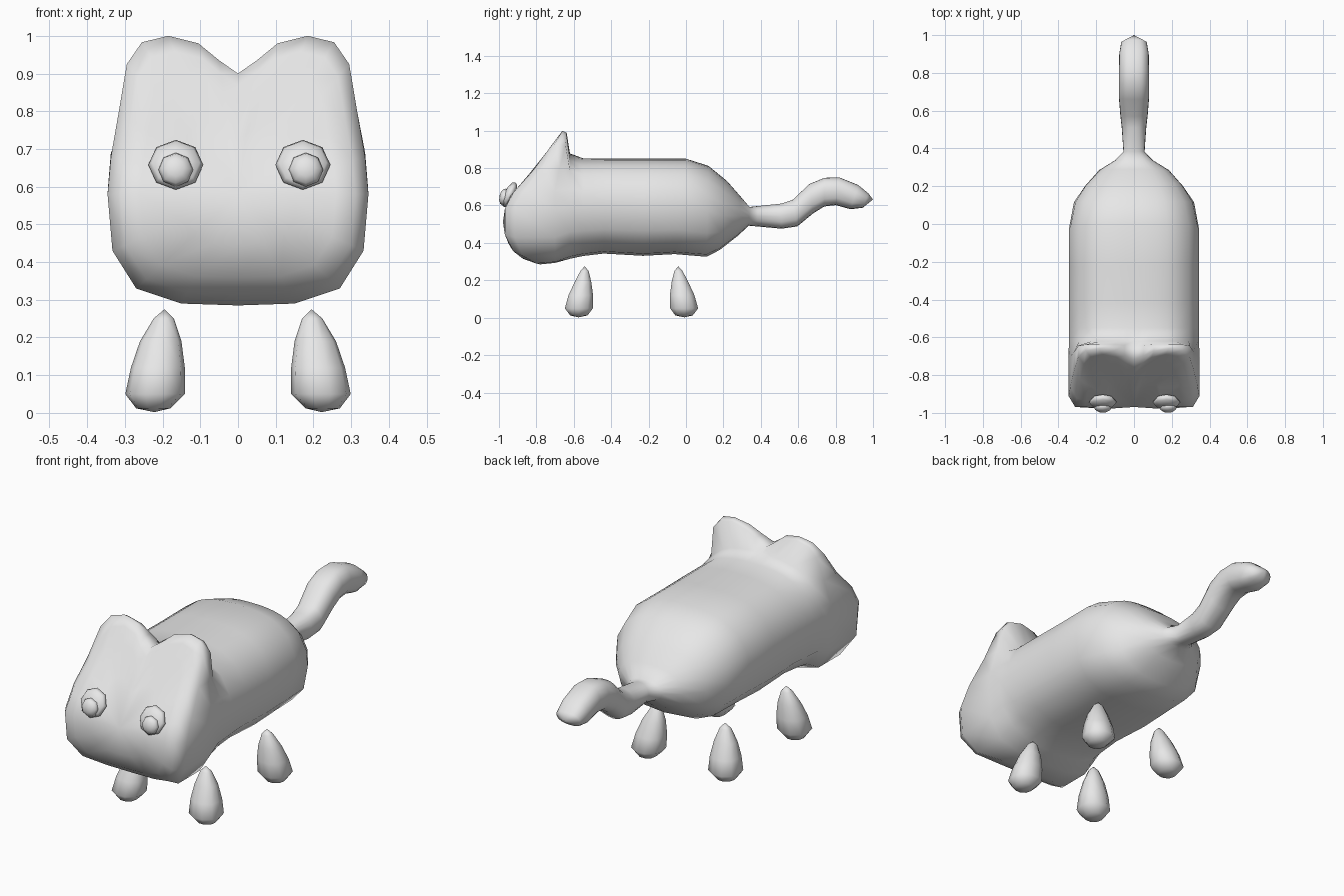
import bpy, bmesh, math
from mathutils import Vector, Matrix

if "Cube" in bpy.data.objects:
    bpy.data.objects.remove(bpy.data.objects["Cube"])

grey = bpy.data.materials.new("plain grey")
grey.diffuse_color = (0.8, 0.8, 0.8, 1)
grey.use_nodes = True
grey.node_tree.nodes["Principled BSDF"].inputs["Base Color"].default_value = grey.diffuse_color


def finish(name, bm):
    bmesh.ops.recalc_face_normals(bm, faces=bm.faces[:])
    for f in bm.faces:
        f.smooth = True
    me = bpy.data.meshes.new(name)
    bm.to_mesh(me)
    bm.free()
    me.materials.append(grey)
    ob = bpy.data.objects.new(name, me)
    bpy.context.collection.objects.link(ob)
    return ob


def loft(name, rings, start, end):
    """Skin closed rings and close both ends with a fan to a tip point."""
    bm = bmesh.new()
    rows = [[bm.verts.new(p) for p in r] for r in rings]
    n = len(rows[0])
    for a, b in zip(rows, rows[1:]):
        for i in range(n):
            j = (i + 1) % n
            bm.faces.new((a[i], a[j], b[j], b[i]))
    for row, tip in ((rows[0], start), (rows[-1], end)):
        t = bm.verts.new(tip)
        for i in range(n):
            bm.faces.new((row[i], row[(i + 1) % n], t))
    return finish(name, bm)


def lerp_table(table, v):
    if v <= table[0][0]:
        return table[0][1]
    for (a, p), (b, q) in zip(table, table[1:]):
        if v <= b:
            return p + (q - p) * (v - a) / (b - a)
    return table[-1][1]


# Head outline with ears (x, z), right half from the notch to the chin
half = [(0, .9), (.05, .935), (.105, .98), (.185, 1.0), (.255, .983), (.295, .925),
        (.316, .8), (.337, .68), (.346, .58), (.333, .43), (.27, .33), (.15, .29), (0, .285)]
outline = half + [(-x, z) for x, z in half[-2:0:-1]]
CZ = .58
# Depth of the sloping face by height
face_y = [(.285, -.78), (.30, -.85), (.35, -.92), (.42, -.965), (.52, -.98), (.6, -.965),
          (.65, -.94), (.72, -.88), (.8, -.805), (.9, -.735), (1.0, -.66)]

rings = []
for s in (.45, .75, .9):
    ring = []
    for x, z in outline:
        zz = CZ + (z - CZ) * s
        ring.append((x * s, lerp_table(face_y, zz), zz))
    rings.append(ring)
# Rim of the face, rounded back at the cheeks
rings.append([(x, lerp_table(face_y, z) + lerp_table([(.285, 0), (.4, .05), (.65, .06), (1, 0)], z), z)
              for x, z in outline])
# Back of the ears
rings.append([(x, -.70 + .062 * min(1, max(0, (z - .7) / .25)), z - .012 * (z > .95) + .008 * (z < .32))
              for x, z in outline])

# Trunk and tail sections: top y, top z, bottom y, bottom z, half width, squareness
sections = [
    (-.62, .878, -.62, .315, .345, 2.6), (-.55, .852, -.55, .33, .345, 2.6),
    (-.42, .85, -.44, .343, .345, 2.6), (-.22, .85, -.23, .331, .345, 2.6),
    (0, .85, -.06, .34, .345, 2.6), (.12, .812, .11, .326, .318, 2.5),
    (.22, .73, .18, .362, .26, 2.4), (.29, .65, .28, .44, .185, 2.3),
    (.34, .592, .335, .492, .10, 2.2), (.385, .597, .38, .488, .056, 2.2),
    (.51, .61, .51, .476, .065, 2.3), (.57, .63, .595, .488, .073, 2.4),
    (.66, .715, .68, .558, .08, 2.5), (.74, .748, .74, .595, .08, 2.5),
    (.82, .75, .80, .602, .08, 2.5), (.92, .71, .88, .58, .078, 2.5),
    (.975, .665, .945, .588, .068, 2.5)]
for yt, zt, yb, zb, hw, p in sections:
    top, bot = Vector((0, yt, zt)), Vector((0, yb, zb))
    mid, up = (top + bot) / 2, (top - bot) / 2
    ring = []
    for x, z in outline:
        d = Vector((x / .345, (z - CZ) / .3)).normalized()
        r = (abs(d.x) ** p + abs(d.y) ** p) ** (-1 / p)
        ring.append(mid + up * (d.y * r) + Vector((hw * d.x * r, 0, 0)))
    rings.append(ring)
loft("body_and_tail", rings, (0, lerp_table(face_y, CZ), CZ), (0, 1.0, .632))

# Legs: z, inner x, outer x, front y, back y (front leg)
leg = [(.012, .18, .27, -.62, -.525), (.05, .141, .299, -.65, -.496), (.12, .141, .284, -.63, -.495),
       (.19, .15, .26, -.597, -.505), (.25, .17, .224, -.565, -.52)]
for side, sname in ((1, "right"), (-1, "left")):
    for back, bname in ((0, "front"), (1, "rear")):
        def place(x, y, z):
            return (side * x, -.583 - y if back else y, z)
        leg_rings = []
        for z, x0, x1, y0, y1 in leg:
            ring = []
            for k in range(10):
                a = 2 * math.pi * k / 10
                c, s = math.cos(a), math.sin(a)
                r = (abs(c) ** 2.4 + abs(s) ** 2.4) ** (-1 / 2.4)
                ring.append(place((x0 + x1) / 2 + c * r * (x1 - x0) / 2,
                                  (y0 + y1) / 2 + s * r * (y1 - y0) / 2, z))
            leg_rings.append(ring)
        loft(f"{bname}_leg_{sname}", leg_rings, place(.222, -.575, .002), place(.195, -.542, .275))


# Eyes: flattened low-poly balls tilted to lie on the face
def disc(name, centre, radius, depth, tilt):
    bm = bmesh.new()
    bmesh.ops.create_uvsphere(bm, u_segments=8, v_segments=6, radius=1)
    m = (Matrix.Translation(centre) @ Matrix.Rotation(math.radians(90 - tilt), 4, 'X')
         @ Matrix.Diagonal((radius, radius, depth, 1)))
    bmesh.ops.transform(bm, matrix=m, verts=bm.verts[:])
    finish(name, bm)


for x, px, sname in ((.172, .18, "right"), (-.165, -.165, "left")):
    disc("eye_" + sname, (x, -.943, .658), .073, .03, 25)
    disc("pupil_" + sname, (px, -.972, .645), .046, .026, 12)
